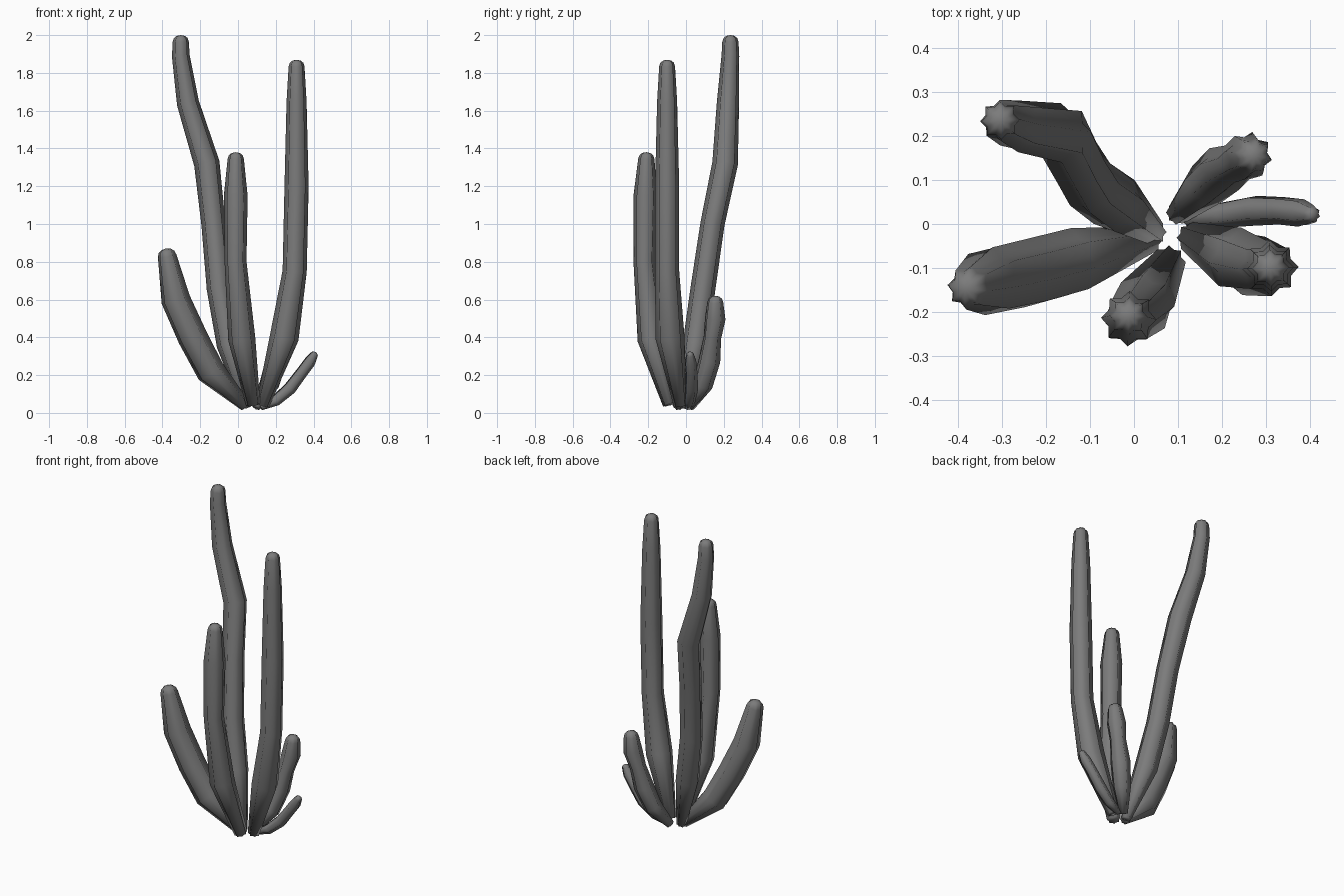
import bpy, bmesh, math
from mathutils import Vector

cube = bpy.data.objects.get("Cube")
if cube:
    bpy.data.objects.remove(cube, do_unlink=True)

RIBS = 8
VALLEY = 0.78

# One plain colour for the whole plant
grey = bpy.data.materials.new("cactus_grey")
grey.use_nodes = True
colour = (0.2, 0.2, 0.2, 1)
grey.diffuse_color = colour
bsdf = next(n for n in grey.node_tree.nodes if n.type == 'BSDF_PRINCIPLED')
bsdf.inputs["Base Color"].default_value = colour
bsdf.inputs["Roughness"].default_value = 0.8


def stem(name, path):
    """Ribbed stem swept along (x, y, z, radius) points, with a domed tip."""
    pts = [Vector(p[:3]) for p in path]
    radii = [p[3] for p in path]
    tip_dir = (pts[-1] - pts[-2]).normalized()
    dome, r = pts[-1].copy(), radii[-1]
    # Rounded shoulders of the tip
    for scale, rise in ((0.85, 0.45), (0.5, 0.72)):
        pts.append(dome + tip_dir * r * rise)
        radii.append(r * scale)
    bm = bmesh.new()
    rings = []
    side = Vector((1, 0, 0))
    for i, (p, rad) in enumerate(zip(pts, radii)):
        a, b = pts[max(i - 1, 0)], pts[min(i + 1, len(pts) - 1)]
        t = (b - a).normalized()
        side = (side - t * side.dot(t)).normalized()
        up = t.cross(side)
        ring = []
        for k in range(RIBS * 2):
            ang = math.pi * k / RIBS
            rr = rad * (VALLEY if k % 2 else 1)
            ring.append(bm.verts.new(p + side * rr * math.cos(ang) + up * rr * math.sin(ang)))
        rings.append(ring)
    n = RIBS * 2
    for lo, hi in zip(rings, rings[1:]):
        for k in range(n):
            bm.faces.new((lo[k], lo[(k + 1) % n], hi[(k + 1) % n], hi[k]))
    pole = bm.verts.new(dome + tip_dir * r * 0.82)
    for k in range(n):
        bm.faces.new((rings[-1][k], rings[-1][(k + 1) % n], pole))
    bm.faces.new(list(reversed(rings[0])))
    for f in bm.faces:
        f.smooth = True
    mesh = bpy.data.meshes.new(name)
    bm.to_mesh(mesh)
    bm.free()
    mesh.materials.append(grey)
    obj = bpy.data.objects.new(name, mesh)
    bpy.context.collection.objects.link(obj)


# Tall stems
stem("tall_back_stem", [
    (0.045, -0.02, 0.03, 0.03), (-0.045, 0.05, 0.36, 0.068), (-0.10, 0.09, 0.66, 0.066),
    (-0.13, 0.14, 1.0, 0.064), (-0.165, 0.207, 1.32, 0.068), (-0.265, 0.222, 1.64, 0.059),
    (-0.303, 0.235, 1.89, 0.047), (-0.303, 0.235, 1.965, 0.043)])
stem("tall_left_stem", [
    (0.13, -0.03, 0.04, 0.035), (0.245, -0.085, 0.4, 0.077), (0.30, -0.10, 0.75, 0.064),
    (0.31, -0.10, 1.2, 0.064), (0.31, -0.10, 1.65, 0.053), (0.31, -0.10, 1.835, 0.042)])
stem("front_stem", [
    (0.08, -0.085, 0.045, 0.038), (0.02, -0.185, 0.39, 0.072), (-0.013, -0.22, 0.8, 0.058),
    (-0.012, -0.215, 1.15, 0.063), (-0.012, -0.21, 1.345, 0.043)])

# Short stems
stem("short_right_stem", [
    (0.04, -0.035, 0.035, 0.03), (-0.145, -0.085, 0.22, 0.078), (-0.24, -0.11, 0.4, 0.08),
    (-0.33, -0.13, 0.6, 0.078), (-0.375, -0.145, 0.83, 0.05)])
stem("short_back_stem", [
    (0.095, 0.02, 0.03, 0.025), (0.165, 0.09, 0.15, 0.053), (0.205, 0.125, 0.28, 0.058),
    (0.235, 0.14, 0.4, 0.047), (0.26, 0.155, 0.5, 0.055), (0.27, 0.155, 0.585, 0.043)])
stem("small_left_stem", [
    (0.12, 0.01, 0.03, 0.018), (0.2, 0.02, 0.065, 0.03), (0.275, 0.03, 0.13, 0.035),
    (0.335, 0.03, 0.21, 0.032), (0.38, 0.025, 0.27, 0.032), (0.402, 0.022, 0.306, 0.022)])
